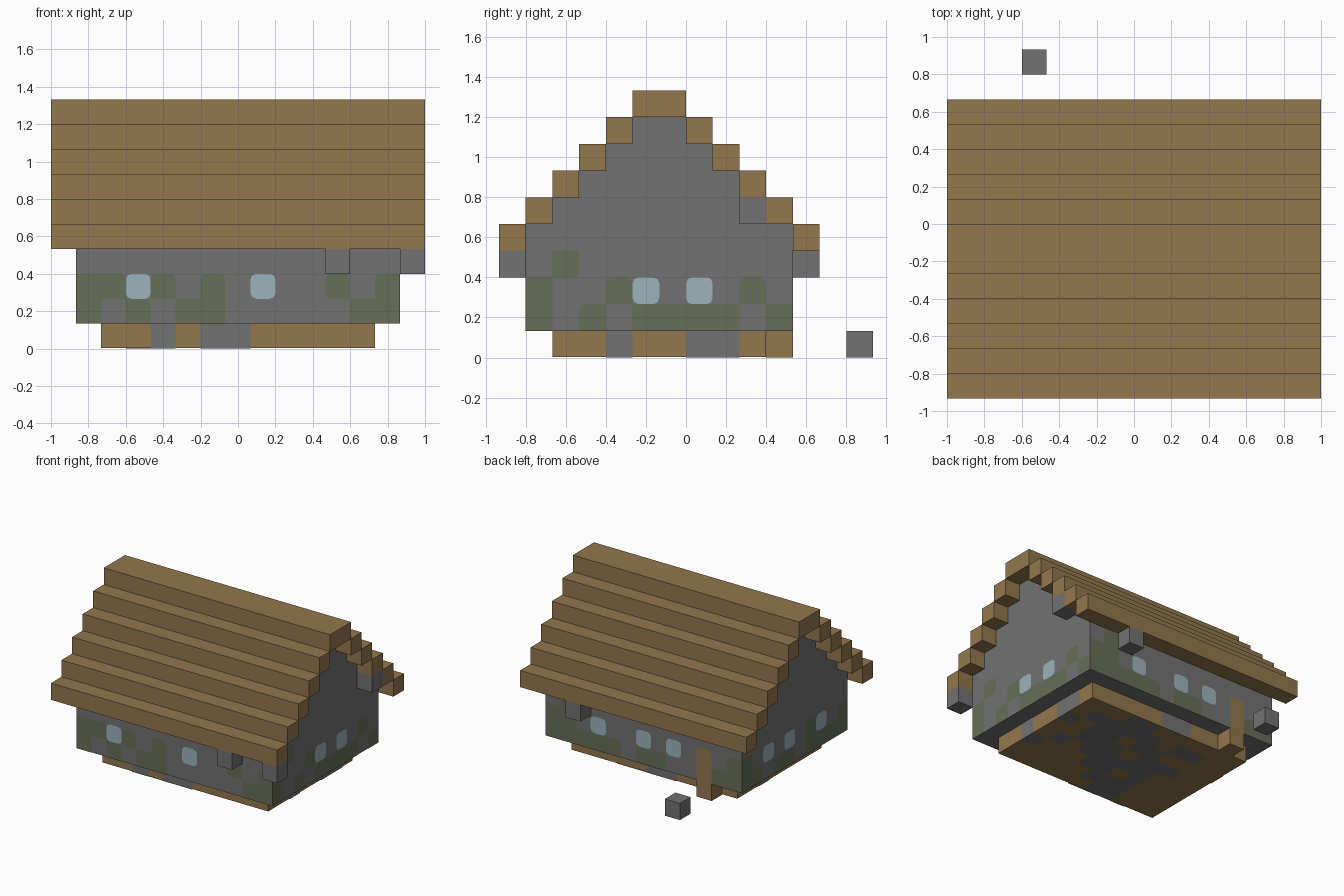
import bpy
import bmesh
from mathutils import Vector

if "Cube" in bpy.data.objects:
    bpy.data.objects.remove(bpy.data.objects["Cube"])

U = 2 / 15       # block size
LIFT = 0.003     # painted plate height


def material(name, hex_code):
    rgb = [int(hex_code[n:n + 2], 16) / 255 for n in (0, 2, 4)]
    lin = [c / 12.92 if c < 0.04 else ((c + 0.055) / 1.055) ** 2.4 for c in rgb]
    mat = bpy.data.materials.new(name)
    mat.use_nodes = True
    mat.diffuse_color = (*lin, 1)
    mat.node_tree.nodes["Principled BSDF"].inputs["Base Color"].default_value = (*lin, 1)
    return mat


WOOD = material("wood_brown", "92774D")
STONE = material("stone_gray", "727272")
MOSS = material("moss_green", "676E58")
GLASS = material("window_blue", "9CB3BB")
PAINT = {"b": ("door", WOOD), "g": ("stones", STONE),
         "m": ("moss", MOSS), "w": ("windows", GLASS)}


def at(i, j, k):
    """Block coordinates to world position."""
    return Vector((i * U - 1, j * U - 7 * U, k * U))


def finish(bm, name, mat):
    mesh = bpy.data.meshes.new(name)
    bm.to_mesh(mesh)
    bm.free()
    mesh.materials.append(mat)
    obj = bpy.data.objects.new(name, mesh)
    bpy.context.collection.objects.link(obj)
    return obj


def blocks(name, mat, lo, hi):
    """Box spanning block coordinates lo to hi."""
    a, b = at(*lo), at(*hi)
    bm = bmesh.new()
    bmesh.ops.create_cube(bm, size=1)
    for v in bm.verts:
        v.co = (a + b) / 2 + v.co * (b - a)
    return finish(bm, name, mat)


def painted(name, rows, origin, right, up, skip, rounding=0.0):
    """Thin plates on a wall, one per letter; rows run from top to bottom."""
    right, up = Vector(right), Vector(up)
    start = origin + right.cross(up) * LIFT
    width, height = len(rows[0]), len(rows)
    for letter, (label, mat) in PAINT.items():
        cells = [(c, height - 1 - r) for r, row in enumerate(rows)
                 for c, ch in enumerate(row) if ch == letter]
        if letter in skip or not cells:
            continue
        bm = bmesh.new()
        verts = {}
        for c, r in cells:
            ring = [(c, r), (c + 1, r), (c + 1, r + 1), (c, r + 1)]
            for p in ring:
                if p not in verts:
                    verts[p] = bm.verts.new(start + (right * p[0] + up * p[1]) * U)
            bm.faces.new([verts[p] for p in ring])
        corners = [v for p, v in verts.items() if len(v.link_faces) == 1
                   and 0 < p[0] < width and 0 < p[1] < height]
        if rounding and corners:
            bmesh.ops.bevel(bm, geom=corners, offset=rounding, segments=2,
                            profile=0.5, affect='VERTICES')
        finish(bm, name + "_" + label, mat)


# House body: stepped gable profile run along x
steps = [(1, 1)]
for n in range(1, 6):
    steps += [(n, n + 4), (n + 1, n + 4)]
steps = steps[:-1]
profile = steps + [(11 + 1 - j, k) for j, k in reversed(steps)]
profile = [(min(j, 11), k) for j, k in profile]
bm = bmesh.new()
end = bm.faces.new([bm.verts.new(at(1, j, k)) for j, k in profile])
run = bmesh.ops.extrude_face_region(bm, geom=[end])
bmesh.ops.translate(bm, vec=(13 * U, 0, 0),
                    verts=[g for g in run["geom"] if isinstance(g, bmesh.types.BMVert)])
bmesh.ops.recalc_face_normals(bm, faces=bm.faces)
finish(bm, "house_body", STONE)

# Foundation and door step
base = blocks("foundation", WOOD, (2, 2, 0), (13, 10, 1))
for v in base.data.vertices:
    v.co.z = max(v.co.z, LIFT)
blocks("door_step", WOOD, (3, 10, 0), (4, 11, 1))

# Stepped roof planks and ridge
for n in range(5):
    blocks(f"front_roof_step_{n + 1}", WOOD, (0, n, n + 4), (15, n + 1, n + 5))
    blocks(f"back_roof_step_{n + 1}", WOOD, (0, 11 - n, n + 4), (15, 12 - n, n + 5))
blocks("roof_ridge", WOOD, (0, 5, 9), (15, 7, 10))

# Loose stone blocks under the eaves and on the ground
for name, cell in {"front_eave_stone": (11, 0, 3), "corner_eave_stone": (14, 0, 3),
                   "back_eave_stone": (11, 11, 3), "gable_stone": (14, 9, 5),
                   "ground_stone": (3, 13, 0)}.items():
    blocks(name, STONE, cell, [c + 1 for c in cell])

# Painted walls: moss, windows and door
X, Y, Z = (1, 0, 0), (0, 1, 0), (0, 0, 1)
NX, NY = (-1, 0, 0), (0, -1, 0)
R = 0.03
painted("front_wall", ["ggggggggggggg",
                       "mmwmgmgwggmgm",
                       "mgmgmmgggggmm"], at(1, 1, 1), X, Z, "g", R)
painted("left_wall", ["gmgggggggg",
                      "mggmwgwgmg",
                      "mgmgmmmmgm"], at(14, 1, 1), Y, Z, "g", R)
painted("back_wall", ["gmggggggggggg",
                      "mmgwggwgwgdgm".replace("d", "b"),
                      "mmmmmgmmggbmm"], at(14, 11, 1), NX, Z, "g", R)
painted("right_wall", ["gggggggggg",
                       "mgwgwgmwgm",
                       "mmgmmgmmmm"], at(1, 11, 1), NY, Z, "g", R)

# Stones set into the foundation sides and underside
painted("front_base", ["bbgbggbbbbb"], at(2, 2, 0), X, Z, "b")
painted("left_base", ["bbgbbggb"], at(13, 2, 0), Y, Z, "b")
painted("back_base", ["bbbbbggbbbb"], at(13, 10, 0), NX, Z, "b")
painted("right_base", ["bbgbbbbb"], at(2, 10, 0), NY, Z, "b")
painted("underside", ["bbbggbbbbbb",
                      "bgggggbggbb",
                      "gbggbggbbbb",
                      "bbgggbgggbb",
                      "bgbgggggbbb",
                      "gbbbggbgbbb",
                      "bbbbbgggbbb",
                      "bbbbbbggbbb"],
        at(13, 2, 0) + Vector((0, 0, LIFT)), NX, Y, "b")
